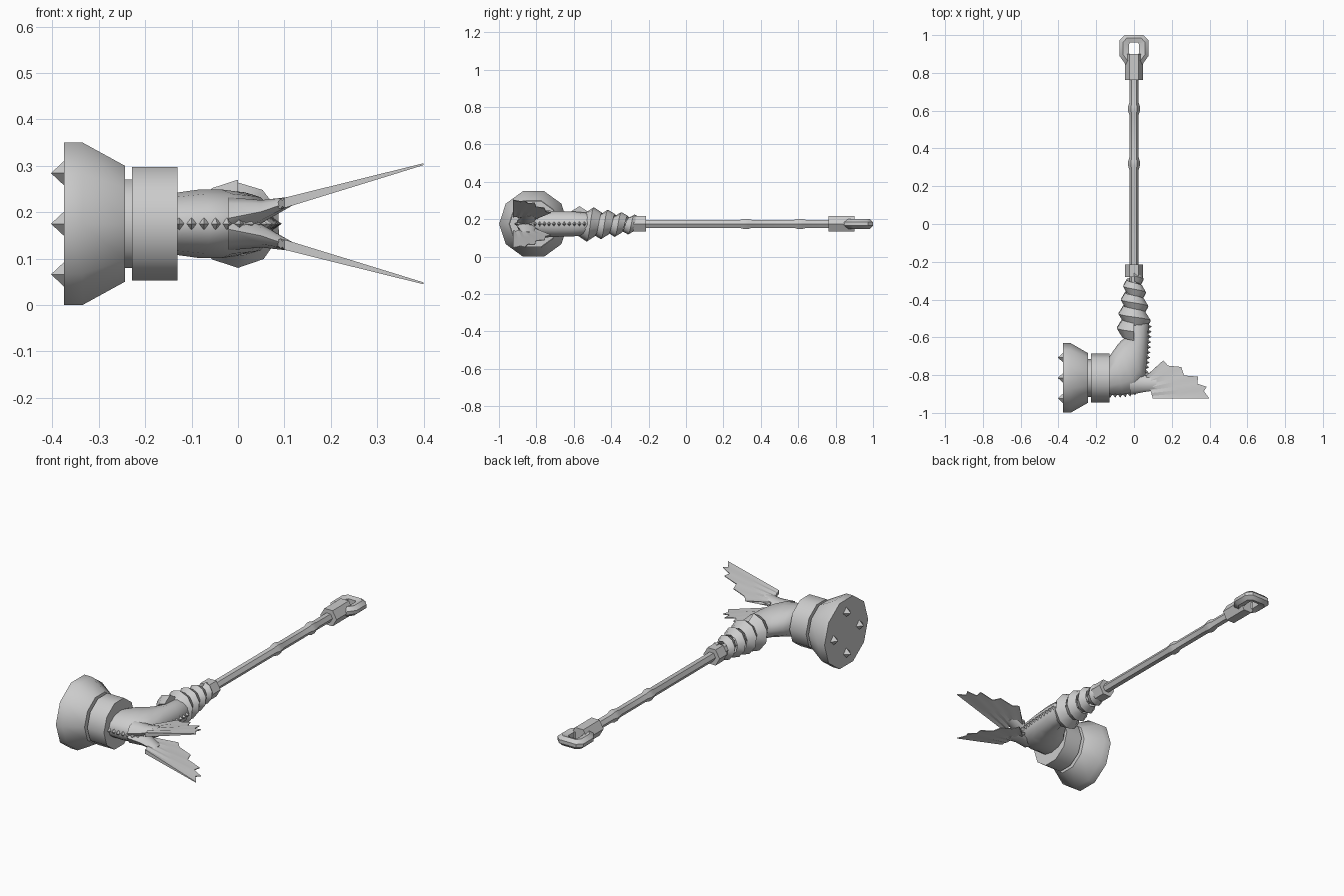
import bpy, bmesh
from math import sin, cos, pi, radians
from mathutils import Vector

if "Cube" in bpy.data.objects:
    bpy.data.objects.remove(bpy.data.objects["Cube"])

ZC = 0.175   # height of the handle axis
HY = -0.815  # y of the hammer-head axis


def finish(name, verts, faces, angle=40):
    me = bpy.data.meshes.new(name)
    me.from_pydata([tuple(v) for v in verts], [], faces)
    bm = bmesh.new()
    bm.from_mesh(me)
    bmesh.ops.recalc_face_normals(bm, faces=bm.faces)
    bm.to_mesh(me)
    bm.free()
    ob = bpy.data.objects.new(name, me)
    bpy.context.collection.objects.link(ob)
    bpy.ops.object.select_all(action='DESELECT')
    ob.select_set(True)
    bpy.context.view_layer.objects.active = ob
    bpy.ops.object.shade_smooth_by_angle(angle=radians(angle))
    return ob


def loft(name, rings, closed=False, angle=40):
    """Skin equal-sized rings; cap the ends unless closed."""
    n, m = len(rings[0]), len(rings)
    verts = [v for r in rings for v in r]
    faces = []
    for i in range(m if closed else m - 1):
        a, b = i * n, (i + 1) % m * n
        faces += [(a + j, a + (j + 1) % n, b + (j + 1) % n, b + j) for j in range(n)]
    if not closed:
        faces += [tuple(range(n)), tuple(range((m - 1) * n, m * n))]
    return finish(name, verts, faces, angle)


def lathe(name, profile, sides, axis):
    rings = []
    for p, r in profile:
        ring = []
        for k in range(sides):
            a = 2 * pi * k / sides
            u, w = r * cos(a), r * sin(a)
            ring.append((p, HY + u, ZC + w) if axis == 'x' else (u, p, ZC + w))
        rings.append(ring)
    return loft(name, rings)


def spike(name, base, direction, r, h, sides=4):
    d = Vector(direction).normalized()
    u = Vector((0, 0, 1))
    v = d.cross(u)
    base = Vector(base)
    verts = [base + r * (cos(2 * pi * k / sides) * u + sin(2 * pi * k / sides) * v) for k in range(sides)]
    verts.append(base + d * h)
    faces = [(k, (k + 1) % sides, sides) for k in range(sides)] + [tuple(range(sides))]
    return finish(name, verts, faces, 20)


# Handle shaft with two swollen knuckles
shaft = [(-0.6, 0.024)]
for c in (0.32, 0.61):
    shaft += [(c - 0.035, 0.024), (c - 0.012, 0.031), (c + 0.012, 0.031), (c + 0.035, 0.024)]
lathe("handle_shaft", shaft + [(0.8, 0.024)], 6, 'y')
lathe("handle_collar", [(-0.28, 0.048), (-0.215, 0.048)], 6, 'y')
lathe("handle_end_cap", [(0.762, 0.048), (0.9, 0.048)], 6, 'y')

# Hanging loop at the handle end
outer = [(0.05, 1.0), (0.077, 0.972), (0.077, 0.89), (0.045, 0.845)]
inner = [(0.022, 0.96), (0.027, 0.95), (0.027, 0.905), (0.022, 0.9)]
outer += [(-x, y) for x, y in reversed(outer)]
inner += [(-x, y) for x, y in reversed(inner)]
section = [(0, -0.009), (0.4, -0.026), (1, -0.018), (1, 0.018), (0.4, 0.026), (0, 0.009)]
loft("hanging_loop", [[(o[0] + (i[0] - o[0]) * t, o[1] + (i[1] - o[1]) * t, ZC + z)
                       for t, z in section] for o, i in zip(outer, inner)], closed=True)

# Hammer head, neck and collar
lathe("hammer_head", [(-0.375, 0.184), (-0.335, 0.184), (-0.243, 0.131)], 10, 'x')
lathe("hammer_neck", [(-0.25, 0.1), (-0.22, 0.1)], 10, 'x')
lathe("hammer_collar", [(-0.228, 0.129), (-0.13, 0.129)], 10, 'x')

# Studs on the striking face
for k in range(4):
    a = k * pi / 2
    spike("face_stud", (-0.374, HY + 0.108 * cos(a), ZC + 0.109 * sin(a)), (-1, 0, 0), 0.027, 0.029)

# Body: elbow from collar to handle, given by inner edge, outer edge, half height
stations = [
    ((-0.14, -0.715), (-0.14, -0.905), 0.066),
    ((-0.105, -0.665), (-0.06, -0.905), 0.074),
    ((-0.088, -0.64), (0.015, -0.89), 0.074),
    ((-0.07, -0.62), (0.058, -0.82), 0.07),
    ((-0.045, -0.60), (0.07, -0.72), 0.068),
    ((-0.035, -0.585), (0.077, -0.61), 0.066),
    ((-0.05, -0.54), (0.08, -0.53), 0.06),
    ((-0.035, -0.47), (0.05, -0.46), 0.045),
]
rings = []
for p, q, h in stations:
    p, q = Vector((*p, ZC)), Vector((*q, ZC))
    c, r = (p + q) / 2, (q - p) / 2
    rings.append([c + r * cos(2 * pi * k / 12) + Vector((0, 0, h * sin(2 * pi * k / 12))) for k in range(12)])
loft("creature_body", rings, angle=60)

# Tail wound around the handle, thickening toward the body
steps, turns = 40, 4
rings = []
for i in range(steps + 1):
    t = i / steps
    a = pi / 2 - 2 * pi * turns * t
    y = -0.275 - 0.275 * t - 0.02 * t * t
    peak, half = 0.05 + 0.045 * min(1, t * 1.15), 0.03 + 0.018 * t
    rings.append([(r * cos(a), y + dy, ZC + r * sin(a))
                  for r, dy in ((0.02, 0), (peak * 0.68, -half), (peak, 0), (peak * 0.68, half))])
loft("coiled_tail", rings, angle=35)

# Spine teeth along the outer edge of the body
edge = [Vector((*s[1], ZC)) for s in stations[:7]]
for a, b in zip(edge, edge[1:]):
    d = b - a
    out = Vector((d.y, -d.x, 0))
    n = max(2, round(d.length / 0.028))
    for k in range(n):
        spike("spine_tooth", a + d * (k + 0.5) / n - out.normalized() * 0.004, out, 0.013, 0.019)

# Wings: pleated fan membranes with a thick root, mirrored above and below
rim = [(0.40, -0.925), (0.37, -0.885), (0.385, -0.862), (0.335, -0.845), (0.34, -0.808),
       (0.265, -0.802), (0.25, -0.757), (0.18, -0.75), (0.155, -0.722), (0.10, -0.79)]
for side, label in ((1, "upper"), (-1, "lower")):
    verts, n = [], len(rim)
    for i, (x, y) in enumerate(rim):
        t = i / (n - 1)
        rx, ry = 0.10 - 0.04 * t, -0.925 + 0.135 * t
        thick = 0.011 if i % 2 == 0 else 0.006
        for f, th in ((0, thick), (0.5, thick * 0.6), (1, 0.002)):
            px, py = rx + (x - rx) * f, ry + (y - ry) * f
            z = 0.045 + 0.278 * (px - 0.1)
            verts += [(px, py, ZC + side * (z + th)), (px, py, ZC + side * (z - th))]
    faces = []
    for i in range(n - 1):
        a, b = 6 * i, 6 * (i + 1)
        loop = (0, 2, 4, 5, 3, 1)
        faces += [(a + p, a + q, b + q, b + p) for p, q in zip(loop, loop[1:] + loop[:1])]
    faces += [(0, 2, 4, 5, 3, 1), tuple(6 * (n - 1) + k for k in (0, 2, 4, 5, 3, 1))]
    finish(label + "_wing", verts, faces, 20)

    # Shoulder joining wing to body
    rings = []
    for x, z, w, h in ((-0.02, 0.012, 0.06, 0.045), (0.05, 0.026, 0.045, 0.025), (0.12, 0.05, 0.035, 0.009)):
        rings.append([(x, -0.845 + w * cos(k * pi / 4), ZC + side * z + h * sin(k * pi / 4)) for k in range(8)])
    loft(label + "_wing_shoulder", rings, angle=60)
